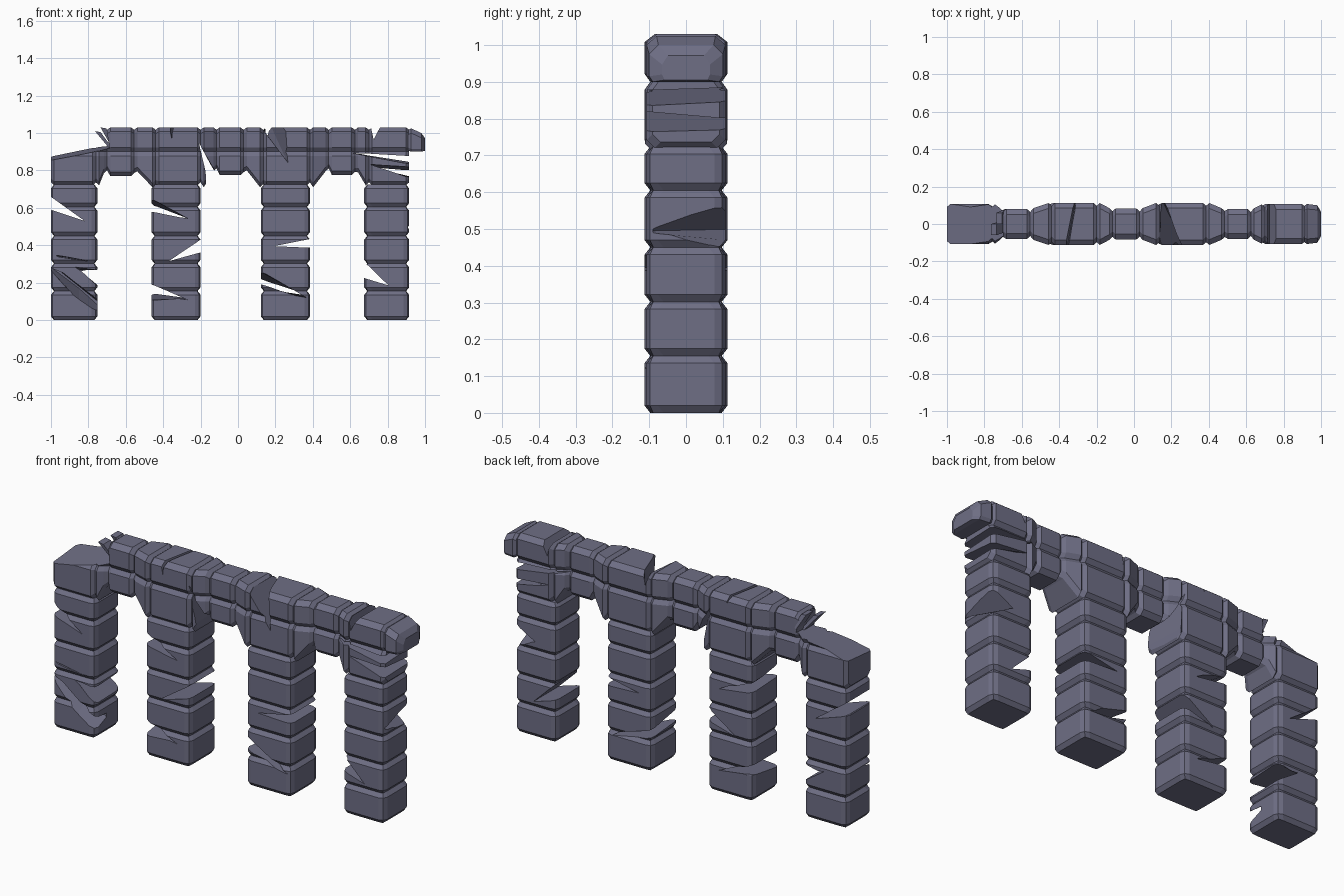
import bpy, bmesh

# Slate stone
stone = bpy.data.materials.new("slate_stone")
stone.diffuse_color = (.158, .158, .235, 1)


def loft(name, rings):
    """Closed skin through equal-length rings, capped at both ends."""
    bm = bmesh.new()
    vs = [[bm.verts.new(p) for p in r] for r in rings]
    n = len(rings[0])
    for a, b in zip(vs, vs[1:]):
        for i in range(n):
            j = (i + 1) % n
            bm.faces.new((a[i], a[j], b[j], b[i]))
    bm.faces.new(vs[0])
    bm.faces.new(vs[-1])
    bmesh.ops.recalc_face_normals(bm, faces=bm.faces)
    me = bpy.data.meshes.new(name)
    bm.to_mesh(me)
    bm.free()
    me.materials.append(stone)
    ob = bpy.data.objects.new(name, me)
    bpy.context.collection.objects.link(ob)
    return ob


def crack(ob, front, back=None, y0=-.2, y1=.2):
    """Cut a wedge whose xz outline goes from front (y0) to back (y1)."""
    back = back or front
    cutter = loft("crack_cutter", [[(x, y0, z) for x, z in front],
                                   [(x, y1, z) for x, z in back]])
    m = ob.modifiers.new("crack", 'BOOLEAN')
    m.operation, m.solver, m.object = 'DIFFERENCE', 'EXACT', cutter
    bpy.context.view_layer.objects.active = ob
    bpy.ops.object.modifier_apply(modifier=m.name)
    bpy.data.objects.remove(cutter)


G = .016  # groove depth between blocks


# Pillars: stacked blocks with slightly raised faces and sharp corners
def pillar(name, x0, x1, w):
    levels = [0, .155, .302, .45, .605, .724]

    def ring(z, d):
        a, b, h = x0 + d, x1 - d, w - d
        c, k = .03, .009 if d == 0 else .002
        return [(a + k, k - h, z), (a + c, -h, z), (b - c, -h, z),
                (b - k, k - h, z), (b, c - h, z), (b, h - c, z),
                (b - k, h - k, z), (b - c, h, z), (a + c, h, z),
                (a + k, h - k, z), (a, h - c, z), (a, c - h, z)]
    rings = [ring(0, G)]
    for lo, hi in zip(levels, levels[1:]):
        rings += [ring(lo + .02, 0), ring(hi - .02, 0), ring(hi, G)]
    return loft(name, rings)


p1 = pillar("pillar_1", -1, -.752, .107)
p2 = pillar("pillar_2", -.462, -.2, .113)
p3 = pillar("pillar_3", .122, .385, .113)
p4 = pillar("pillar_4", .675, .915, .107)


# Arched beam: two courses of blocks, lofted along x
def section(x, w, b, d):
    w, b, t, c = w - d, b + d, 1.03 - d * .8, .022
    side = [(w - c * 1.3, t), (w, t - c), (w, .9 + c), (w - G, .9),
            (w, .9 - c), (w, b + c), (w - c, b)]
    return [(x, y, z) for y, z in side] + [(x, -y, z) for y, z in side[::-1]]


blocks = [  # x0, x1, half depth at both ends, underside at both ends
    (-1, -.76, .107, .107, .72, .72), (-.76, -.7, .105, .085, .72, .785),
    (-.7, -.555, .08, .08, .77, .77), (-.555, -.44, .085, .112, .795, .71),
    (-.44, -.2, .113, .113, .72, .72), (-.2, -.115, .112, .085, .71, .795),
    (-.115, .03, .083, .083, .775, .775), (.03, .135, .085, .112, .80, .71),
    (.135, .385, .113, .113, .72, .72), (.385, .485, .112, .085, .71, .795),
    (.485, .625, .08, .08, .775, .775), (.625, .7, .085, .105, .79, .72),
    (.7, .915, .107, .107, .72, .72)]
rings = [section(-1, .107, .72, G)]
for x0, x1, w0, w1, b0, b1 in blocks:
    e = .017
    rings += [section(x0 + e, w0, b0, 0), section(x1 - e, w1, b1, 0),
              section(x1, w1, b1, G)]
beam = loft("arched_beam", rings)

# Tapered block left hanging at the right end
end = loft("broken_end_block", [
    [(x, s * h * k, z) for s, k, z in
     [(-1, .9, lo), (1, .9, lo), (1, 1, lo + .015), (1, 1, hi - .025),
      (1, .75, hi), (-1, .75, hi), (-1, 1, hi - .025), (-1, 1, lo + .015)]]
    for x, h, lo, hi in [(.9, .09, .912, 1.01), (.925, .107, .9, 1.025),
                         (.98, .1, .9, 1.0), (1.0, .065, .905, .972)]])

# Collapsed left end of the beam, with splinters at the break
crack(beam, [(-1.1, .825), (-.78, .885), (-.685, .905), (-.715, 1.1), (-1.1, 1.1)],
      [(-1.1, .86), (-.78, .93), (-.69, .945), (-.715, 1.1), (-1.1, 1.1)])
for n, (x, z) in enumerate([(-.765, 1.01), (-.735, 1.03)]):
    loft("splinter_%d" % (n + 1), [
        [(x, y, z), (x + .03, y, z - .005), (-.68, y + .02, .93 + n * .03),
         (-.69, y + .02, .92 + n * .03)] for y in (-.06 + n * .06, .0 + n * .06)])

# Splits in the beam
crack(beam, [(-.21, .95), (-.115, .785), (-.12, .68), (-.168, .68), (-.165, .76)],
      [(-.21, .95), (-.13, .80), (-.13, .68), (-.168, .68), (-.185, .76)])
crack(beam, [(.10, 1.06), (.26, 1.06), (.275, .83)],
      [(.12, 1.06), (.17, 1.06), (.15, .97)], -.13, .13)
crack(beam, [(-.39, 1.06), (-.36, 1.06), (-.37, .96)],
      [(-.31, 1.06), (-.28, 1.06), (-.3, 1.0)])
crack(beam, [(.705, 1.06), (.775, 1.06), (.725, .965)])
crack(beam, [(.95, .872), (.95, .825), (.60, .892)],
      [(.95, .885), (.95, .845), (.63, .895)])
crack(beam, [(.95, .825), (.95, .755), (.70, .84)],
      [(.95, .79), (.95, .765), (.72, .81)])

# Cracks in pillar 1
crack(p1, [(-1.03, .68), (-.82, .53), (-1.03, .60)])
crack(p1, [(-.72, .27), (-.87, .29), (-.72, .15)],
      [(-.72, .29), (-.87, .26), (-.72, .16)])
crack(p1, [(-1.03, .29), (-.93, .25), (-.72, .09), (-.72, .0), (-.85, .09)],
      [(-.99, .275), (-.95, .26), (-.75, .10), (-.75, .08), (-.85, .17)], -.14, -.01)
crack(p1, [(-.99, .35), (-.78, .31), (-.97, .34)],
      [(-.95, .34), (-.8, .32), (-.94, .335)], -.14, -.04)

# Cracks in pillar 2
crack(p2, [(-.49, .665), (-.27, .545), (-.49, .59)],
      [(-.49, .61), (-.27, .54), (-.49, .57)])
crack(p2, [(-.17, .45), (-.37, .315), (-.17, .37)])
crack(p2, [(-.49, .20), (-.27, .105), (-.49, .09)],
      [(-.49, .20), (-.27, .12), (-.49, .15)])

# Cracks in pillar 3
crack(p3, [(.42, .44), (.19, .395), (.42, .385)])
crack(p3, [(.09, .28), (.372, .115), (.09, .21)],
      [(.09, .21), (.34, .14), (.09, .18)])

# Cracks in pillar 4
crack(p4, [(.64, .345), (.805, .185), (.64, .235)])
crack(p4, [(.95, .51), (.95, .48), (.89, .495)],
      [(.95, .60), (.95, .40), (.77, .50)], -.09, .16)
